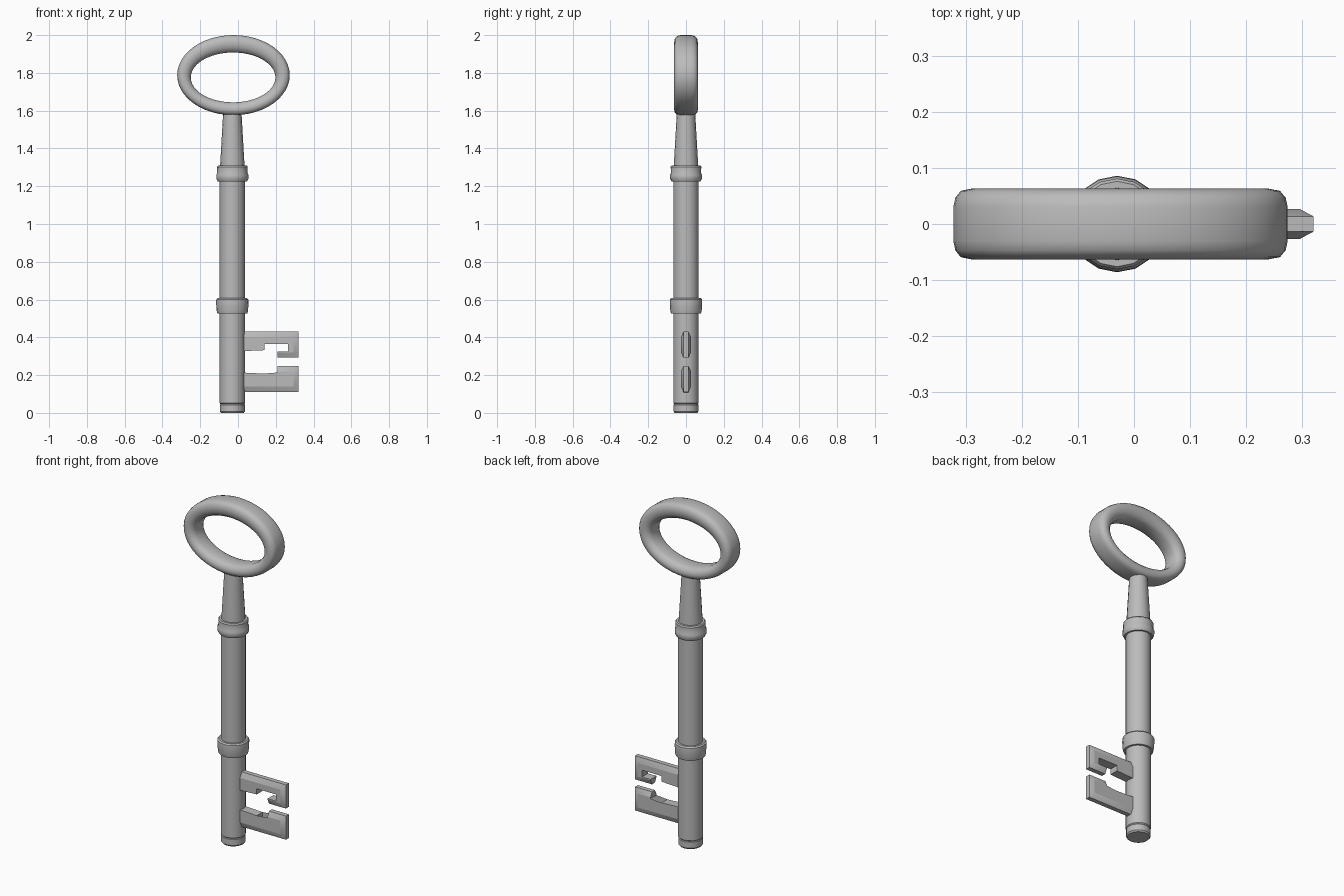
import bpy, bmesh, math

if "Cube" in bpy.data.objects:
    bpy.data.objects.remove(bpy.data.objects["Cube"])

AXIS_X = -0.03

steel = bpy.data.materials.new("grey_metal")
steel.use_nodes = True
grey = (0.5, 0.5, 0.5, 1)
steel.diffuse_color = grey
steel.node_tree.nodes["Principled BSDF"].inputs["Base Color"].default_value = grey


def finish(bm, name, angle=35):
    bmesh.ops.recalc_face_normals(bm, faces=bm.faces)
    mesh = bpy.data.meshes.new(name)
    bm.to_mesh(mesh)
    bm.free()
    mesh.materials.append(steel)
    obj = bpy.data.objects.new(name, mesh)
    bpy.context.collection.objects.link(obj)
    bpy.ops.object.select_all(action='DESELECT')
    bpy.context.view_layer.objects.active = obj
    obj.select_set(True)
    bpy.ops.object.shade_smooth_by_angle(angle=math.radians(angle))
    return obj


def bridge(bm, loops, wrap=False):
    """Join neighbouring closed vertex loops with quads."""
    pairs = list(zip(loops, loops[1:]))
    if wrap:
        pairs.append((loops[-1], loops[0]))
    for a, b in pairs:
        for i in range(len(a)):
            j = (i + 1) % len(a)
            bm.faces.new((a[i], a[j], b[j], b[i]))


def lathe(name, profile, sides=16):
    """Turn a (radius, height) profile around the shaft axis."""
    bm = bmesh.new()
    rings = []
    for r, z in profile:
        angles = [math.tau * i / sides for i in range(sides)]
        rings.append([bm.verts.new((AXIS_X + r * math.cos(a), r * math.sin(a), z)) for a in angles])
    bridge(bm, rings)
    bm.faces.new(rings[0])
    bm.faces.new(rings[-1])
    return finish(bm, name)


# Shaft with a grooved tip, and the tapered neck
lathe("shaft", [(0.06, 0), (0.066, 0.008), (0.066, 0.043), (0.063, 0.047), (0.067, 0.052), (0.067, 1.26)])
lathe("neck", [(0.066, 1.25), (0.064, 1.32), (0.048, 1.6)])

# Two identical collars
for name, z in (("lower_collar", 0.525), ("upper_collar", 1.225)):
    lathe(name, [(0.066, z), (0.079, z), (0.083, z + 0.015), (0.086, z + 0.06),
                 (0.085, z + 0.075), (0.078, z + 0.082), (0.066, z + 0.082)]
          if name == "lower_collar" else
          [(0.066, z), (0.077, z), (0.085, z + 0.015), (0.085, z + 0.035), (0.08, z + 0.045),
           (0.081, z + 0.078), (0.076, z + 0.085), (0.064, z + 0.085)])

# Oval handle: rounded band section swept between an inner and an outer ellipse
half = [(0, 0.032), (0.1, 0.047), (0.3, 0.059), (0.55, 0.063), (0.82, 0.059), (0.95, 0.047), (1, 0.03)]
section = half + [(t, -y) for t, y in reversed(half)]
bm = bmesh.new()
slices = []
for i in range(48):
    a = math.tau * i / 48
    inner = (-0.026 + 0.224 * math.cos(a), 1.776 + 0.132 * math.sin(a))
    outer = (-0.024 + 0.298 * math.cos(a), 1.788 + 0.212 * math.sin(a))
    slices.append([bm.verts.new((inner[0] + t * (outer[0] - inner[0]), y,
                                 inner[1] + t * (outer[1] - inner[1]))) for t, y in section])
bridge(bm, slices, wrap=True)
finish(bm, "oval_handle", 50)

# Two hooked bits, mirrored in height, with thinned outer edges
MID_Z = 0.27
hook = [(0, 0.163), (0.05, 0.16), (0.32, 0.16), (0.32, 0.022), (0.21, 0.022), (0.21, 0.056),
        (0.265, 0.056), (0.265, 0.095), (0.14, 0.095), (0.14, 0.062), (0.05, 0.058), (0, 0.055)]
for name, side in (("upper_bit", 1), ("lower_bit", -1)):
    bm = bmesh.new()
    face = bm.faces.new([bm.verts.new((x, -0.027, h)) for x, h in hook])
    grown = bmesh.ops.extrude_face_region(bm, geom=[face])["geom"]
    for v in grown:
        if isinstance(v, bmesh.types.BMVert):
            v.co.y = 0.027
    for co, no in (((0.295, 0, 0), (1, 0, 0)), ((0, 0, 0.13), (0, 0, 1)), ((0, 0, 0.05), (0, 0, 1))):
        bmesh.ops.bisect_plane(bm, geom=bm.verts[:] + bm.edges[:] + bm.faces[:], plane_co=co, plane_no=no)
    for v in bm.verts:
        if v.co.x > 0.3 or v.co.z > 0.14 or v.co.z < 0.04:
            v.co.y *= 0.5
        v.co.z = MID_Z + side * v.co.z
    bmesh.ops.triangulate(bm, faces=[f for f in bm.faces if len(f.verts) > 4])
    finish(bm, name, 20)
